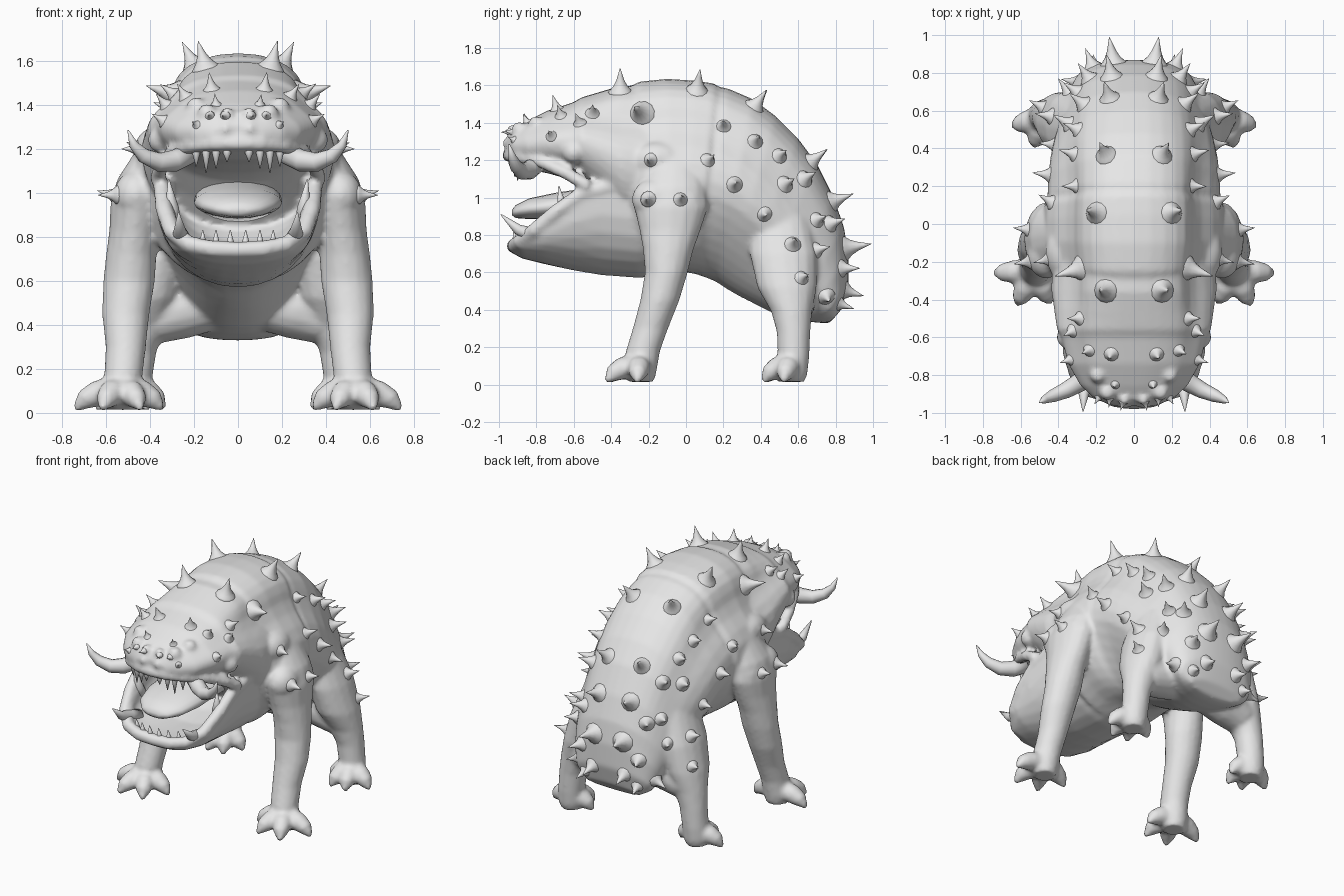
import bpy, bmesh, math
from mathutils import Vector, Matrix
from mathutils.bvhtree import BVHTree

hide = bpy.data.materials.new("grey_hide")
hide.diffuse_color = (0.8, 0.8, 0.8, 1)
N = 40


def make(name, bm):
    bmesh.ops.recalc_face_normals(bm, faces=bm.faces)
    for f in bm.faces:
        f.smooth = True
    me = bpy.data.meshes.new(name)
    bm.to_mesh(me)
    bm.free()
    me.materials.append(hide)
    ob = bpy.data.objects.new(name, me)
    bpy.context.collection.objects.link(ob)
    return ob


def loft(bm, rings):
    vs = [[bm.verts.new(p) for p in r] for r in rings]
    n = len(vs[0])
    for a, b in zip(vs, vs[1:]):
        for i in range(n):
            j = (i + 1) % n
            bm.faces.new((a[i], a[j], b[j], b[i]))
    bm.faces.new(vs[0][::-1])
    bm.faces.new(vs[-1])


def sweep(bm, pts, radii, n=12):
    """Round tube with a radius at each path point."""
    pts = [Vector(p) for p in pts]
    prev, frame, rings = Vector((0, 0, 1)), Matrix.Identity(3), []
    for i, p in enumerate(pts):
        t = (pts[min(i + 1, len(pts) - 1)] - pts[max(i - 1, 0)]).normalized()
        frame = prev.rotation_difference(t).to_matrix() @ frame
        prev = t
        rings.append([p + frame @ Vector((math.cos(2 * math.pi * k / n), math.sin(2 * math.pi * k / n), 0)) * radii[i]
                      for k in range(n)])
    loft(bm, rings)


def ball(bm, c, r):
    bmesh.ops.create_uvsphere(bm, u_segments=16, v_segments=10, radius=1,
                              matrix=Matrix.Translation(c) @ Matrix.Diagonal((*r, 1)))


def oval(ty, tz, by, bz, w, dip=0.2, keel=0.0):
    """Slanted body section from a back point to a belly point, pinched above and tapered below."""
    out = []
    for k in range(N):
        a = 2 * math.pi * k / N
        t, s = (1 - math.cos(a)) / 2, math.sin(a)
        f = 1 - dip * math.exp(-((t - 0.22) / 0.14) ** 2) - keel * max(0, (t - 0.55) / 0.45)
        out.append((w * math.copysign(abs(s) ** 0.9, s) * f, ty + (by - ty) * t, tz + (bz - tz) * t))
    return out


def limb(bm, s, rows):
    loft(bm, [[(s * x + rx * math.cos(2 * math.pi * k / 16), y + ry * math.sin(2 * math.pi * k / 16), z)
               for k in range(16)] for x, y, z, rx, ry in rows])


def toes(bm, s, foot, tips):
    fx, fy = foot
    for x, y in tips:
        mx, my = fx + (x - fx) * 0.55, fy + (y - fy) * 0.55
        sweep(bm, [(s * fx, fy, 0.11), (s * mx, my, 0.085), (s * (mx + x) / 2, (my + y) / 2, 0.06), (s * x, y, 0.015)],
              [0.07, 0.06, 0.048, 0.012])


skin = bmesh.new()

# Torso, with a shallow groove behind the shoulder plate
loft(skin, [oval(*r) for r in (
    (-.36, 1.56, -.25, .62, .40), (-.25, 1.62, -.18, .58, .46), (-.1, 1.635, -.08, .6, .48),
    (.05, 1.625, .0, .6, .48), (.15, 1.61, .06, .59, .475, .2, .1), (.18, 1.59, .08, .58, .46, .2, .15),
    (.22, 1.585, .1, .575, .46, .18, .2), (.36, 1.525, .16, .55, .455, .15, .3),
    (.48, 1.435, .22, .51, .445, .12, .35), (.6, 1.315, .28, .475, .425, .1, .35), (.7, 1.18, .35, .44, .40, .08, .3),
    (.79, 1.0, .45, .39, .37, .05, .25), (.845, .84, .54, .36, .345, .03, .15), (.868, .69, .63, .34, .315, 0),
    (.868, .53, .71, .33, .28, 0), (.83, .4, .77, .33, .2, 0))])

# Upper head and muzzle
loft(skin, [oval(*r) for r in (
    (-.2, 1.6, -.2, .75, .43), (-.36, 1.595, -.33, .82, .44), (-.46, 1.565, -.44, .95, .425, .16),
    (-.56, 1.535, -.55, 1.06, .41, .12), (-.6, 1.51, -.6, 1.09, .385, .1), (-.74, 1.465, -.74, 1.13, .35, .08),
    (-.86, 1.405, -.85, 1.15, .285, .05), (-.93, 1.36, -.92, 1.18, .21, 0), (-.965, 1.31, -.955, 1.21, .12, 0))])

# Dished lower jaw
jaw = []
for y, w, zr, zb, zd in ((-.93, .17, .755, .705, .74), (-.88, .27, .785, .675, .74), (-.76, .34, .86, .645, .74),
                         (-.6, .37, .98, .61, .745), (-.45, .375, 1.05, .585, .78), (-.25, .37, 1.02, .57, .9),
                         (0, .3, .85, .6, .8)):
    arc = [math.pi * k / 14 for k in range(15)]
    jaw.append([(w * math.cos(a), y, zr - (zr - zb) * abs(math.sin(a)) ** .8) for a in arc] +
               [((w - .07) * math.cos(a), y, zr - (zr - zd) * abs(math.sin(a)) ** .7) for a in arc[::-1]])
loft(skin, jaw)


def lip(half, r):
    path = half + [(-x, y, z) for x, y, z in half[-2::-1]]
    sweep(skin, path, [r] * len(path))


lip([(.345, -.4, 1.06), (.345, -.56, 1.02), (.335, -.7, .92), (.3, -.81, .825), (.22, -.885, .765),
     (.12, -.915, .745), (0, -.92, .74)], .04)
lip([(.37, -.52, 1.06), (.345, -.64, 1.13), (.29, -.77, 1.19), (.21, -.88, 1.215), (.1, -.94, 1.225),
     (0, -.95, 1.225)], .034)

for s in (1, -1):
    # Front legs and shoulders
    limb(skin, s, ((.39, -.06, 1.2, .07, .12), (.43, -.07, 1.06, .12, .18), (.455, -.08, .95, .125, .2),
                   (.47, -.085, .83, .115, .165), (.485, -.095, .72, .115, .135), (.495, -.105, .6, .118, .115),
                   (.51, -.14, .45, .108, .105), (.51, -.19, .3, .092, .095), (.52, -.23, .18, .088, .092),
                   (.53, -.24, .08, .085, .085), (.53, -.24, .015, .07, .07)))
    toes(skin, s, (.53, -.245), ((.745, -.26), (.62, -.43), (.44, -.42), (.34, -.27)))
    ball(skin, (s * .465, -.17, .99), (.1, .12, .11))
    ball(skin, (s * .46, 0, .97), (.1, .1, .11))
    ball(skin, (s * .37, -.15, 1.2), (.1, .15, .1))
    # Hind legs and haunches, splayed out from the narrow belly
    limb(skin, s, ((.3, .5, .9, .09, .15), (.35, .52, .7, .12, .18), (.39, .54, .52, .13, .16),
                   (.43, .565, .39, .11, .11), (.46, .575, .28, .09, .09), (.475, .575, .15, .085, .085),
                   (.48, .565, .06, .085, .085), (.48, .565, .015, .07, .07)))
    sweep(skin, [(s * .1, .56, .5), (s * .26, .57, .47), (s * .4, .57, .42), (s * .44, .57, .38)],
          [.12, .135, .115, .07], 16)
    toes(skin, s, (.48, .565), ((.645, .52), (.53, .41), (.41, .42), (.335, .54)))
    # Nose, brow and cheek lumps
    for c, r in (((.055, -.945, 1.29), .035), ((.05, -.93, 1.36), .03), ((.14, -.89, 1.36), .045),
                 ((.19, -.8, 1.39), .045), ((.27, -.76, 1.3), .05), ((.35, -.6, 1.24), .06)):
        ball(skin, (s * c[0], c[1], c[2]), (r, r, r))

body = make("body", skin)
rm = body.modifiers.new("fuse", 'REMESH')
rm.mode, rm.voxel_size, rm.use_smooth_shade = 'VOXEL', 0.015, True
sm = body.modifiers.new("soften", 'SMOOTH')
sm.factor, sm.iterations = 0.5, 4
bpy.context.view_layer.update()
tree = BVHTree.FromObject(body, bpy.context.evaluated_depsgraph_get())

# Thorns seated on the hide: each is found by a ray from the side, above or behind
spikes = bmesh.new()


def thorn(origin, ray, size):
    hit, nor, _, _ = tree.ray_cast(Vector(origin), Vector(ray))
    if hit is None:
        return
    if nor.dot(Vector(ray)) > 0:
        nor = -nor
    sweep(spikes, [hit + nor * size * k for k in (-.2, -.03, .08, .22, .45, .7, 1)],
          [size * k for k in (.62, .5, .4, .29, .18, .1, .008)], 12)


SIDE = ((-.19, 1.2, .07), (-.03, .99, .08), (-.2, .99, .08), (.12, 1.2, .08), (.26, 1.07, .09),
        (.53, 1.07, .1), (.42, .91, .08), (.37, 1.3, .09), (.57, .75, .09), (.7, .88, .09),
        (.7, .72, .09), (.62, .57, .08), (.75, .47, .09), (-.57, 1.4, .07), (-.72, 1.33, .06))
TOP = ((.15, -.35, .12), (.2, .06, .12), (.15, .37, .11), (.13, .67, .11), (.29, -.24, .14), (.31, .2, .08),
       (.12, -.69, .08), (.24, -.67, .07), (.29, -.5, .08), (.1, -.85, .05), (.3, .5, .09))
BACK = ((.12, .98, .12), (.11, .73, .14), (.12, .5, .1), (.24, .86, .1), (.22, .62, .1), (.2, .43, .08),
        (.27, 1.1, .1))
for s in (1, -1):
    for y, z, h in SIDE:
        thorn((s * 2, y, z), (-s, 0, 0), h)
    for x, y, h in TOP:
        thorn((s * x, y, 3), (0, 0, -1), h)
    for x, z, h in BACK:
        thorn((s * x, 3, z), (0, -1, 0), h)
    for x, z in ((.06, 1.35), (.13, 1.35), (.19, 1.31)):
        thorn((s * x, -3, z), (0, 1, 0), .04)
make("thorns", spikes)

# Upper and lower tusks
tusks = bmesh.new()
for s in (1, -1):
    sweep(tusks, [(s * .22, -.8, 1.18), (s * .29, -.84, 1.145), (s * .36, -.88, 1.14), (s * .43, -.91, 1.17),
                  (s * .475, -.93, 1.22), (s * .5, -.945, 1.285)], [.05, .05, .043, .034, .021, .003])
    sweep(tusks, [(s * .25, -.74, .77), (s * .26, -.82, .8), (s * .265, -.9, .83), (s * .27, -.99, .91)],
          [.045, .04, .028, .003])
    sweep(tusks, [(s * .3, -.62, .84), (s * .3, -.66, .93), (s * .315, -.68, 1.06)], [.04, .032, .003])
make("tusks", tusks)

# Teeth along both lips
teeth = bmesh.new()
for s in (1, -1):
    for x, y, h in ((.05, -.93, .06), (.1, -.915, .09), (.145, -.9, .11), (.19, -.875, .08)):
        sweep(teeth, [(s * x, y, 1.22), (s * x, y, 1.18), (s * x, y, 1.2 - h)], [.018, .018, .002], 8)
    for x, y in ((.035, -.91), (.1, -.9), (.16, -.875)):
        sweep(teeth, [(s * x, y, .73), (s * x, y, .77), (s * x, y - .01, .83)], [.02, .018, .002], 8)
make("teeth", teeth)

# Tongue
tongue = bmesh.new()
loft(tongue, [[(w * math.cos(2 * math.pi * k / 20), y, z + h * math.sin(2 * math.pi * k / 20)) for k in range(20)]
              for y, z, w, h in ((-.3, .96, .18, .1), (-.5, .97, .2, .085), (-.7, .955, .2, .07),
                                 (-.84, .94, .165, .055), (-.91, .925, .1, .035), (-.93, .92, .04, .015))])
make("tongue", tongue)
